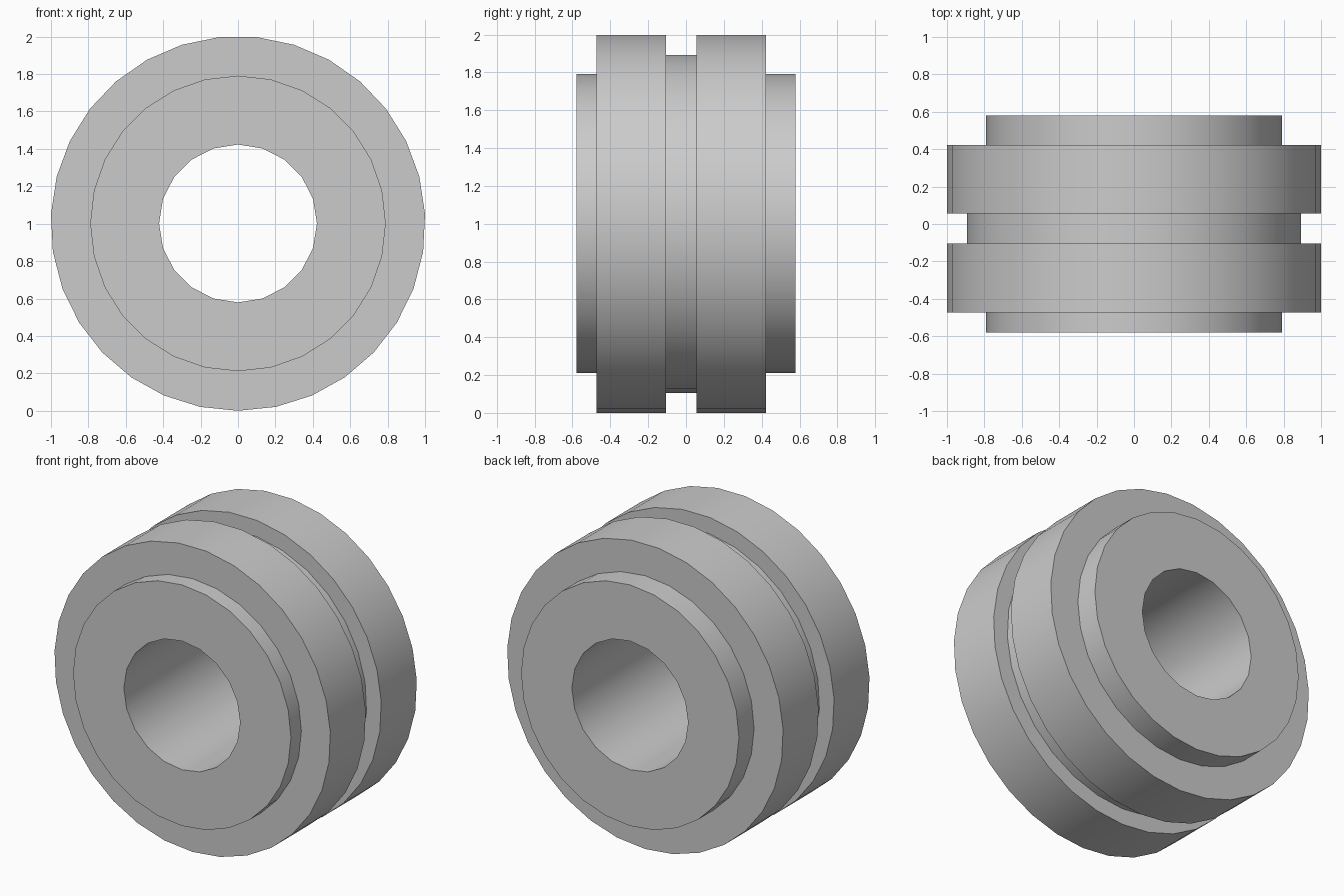
import bpy
import bmesh
from math import sin, cos, pi, radians

cube = bpy.data.objects.get("Cube")
if cube:
    bpy.data.objects.remove(cube, do_unlink=True)

# Plain grey material
grey = bpy.data.materials.new("plain_grey")
grey.use_nodes = True
colour = (0.6, 0.6, 0.6, 1.0)
grey.diffuse_color = colour
grey.node_tree.nodes["Principled BSDF"].inputs["Base Color"].default_value = colour

# Each size: radius and number of sides
BORE = (0.422, 20)
HUB = (0.79, 28)
FLANGE = (1.0013, 31)
GROOVE = (0.895, 29)
CENTRE_Z = FLANGE[0]

# Profile from the front bore edge, over the outside, to the back bore edge
PROFILE = [
    (BORE, -0.58), (HUB, -0.58),
    (HUB, -0.472), (FLANGE, -0.472),
    (FLANGE, -0.105), (GROOVE, -0.105),
    (GROOVE, 0.055), (FLANGE, 0.055),
    (FLANGE, 0.423), (HUB, 0.423),
    (HUB, 0.58), (BORE, 0.58),
]


def add_loop(bm, size, y):
    """Closed polygon around the y axis with a corner at the bottom."""
    radius, sides = size
    turns = [2 * pi * i / sides for i in range(sides)]
    verts = [bm.verts.new((radius * sin(a), y, CENTRE_Z - radius * cos(a)))
             for a in turns]
    edges = [bm.edges.new((v, verts[(i + 1) % sides])) for i, v in enumerate(verts)]
    return verts, edges


bm = bmesh.new()
loops = [add_loop(bm, size, y) for size, y in PROFILE]

for i, (size, y) in enumerate(PROFILE):
    j = (i + 1) % len(PROFILE)
    (va, ea), (vb, eb) = loops[i], loops[j]
    if size == PROFILE[j][0]:
        # Straight wall between two equal polygons
        for k in range(len(va)):
            n = (k + 1) % len(va)
            bm.faces.new((va[k], va[n], vb[n], vb[k]))
    else:
        # Flat ring between two different polygons
        bmesh.ops.triangle_fill(bm, edges=ea + eb, use_beauty=True, normal=(0, 1, 0))

bmesh.ops.recalc_face_normals(bm, faces=bm.faces)
mesh = bpy.data.meshes.new("grooved_roller")
bm.to_mesh(mesh)
bm.free()
mesh.materials.append(grey)

# Grooved roller with hub steps and a through bore
roller = bpy.data.objects.new("grooved_roller", mesh)
bpy.context.collection.objects.link(roller)
bpy.ops.object.select_all(action="DESELECT")
roller.select_set(True)
bpy.context.view_layer.objects.active = roller
bpy.ops.object.shade_smooth_by_angle(angle=radians(30))
